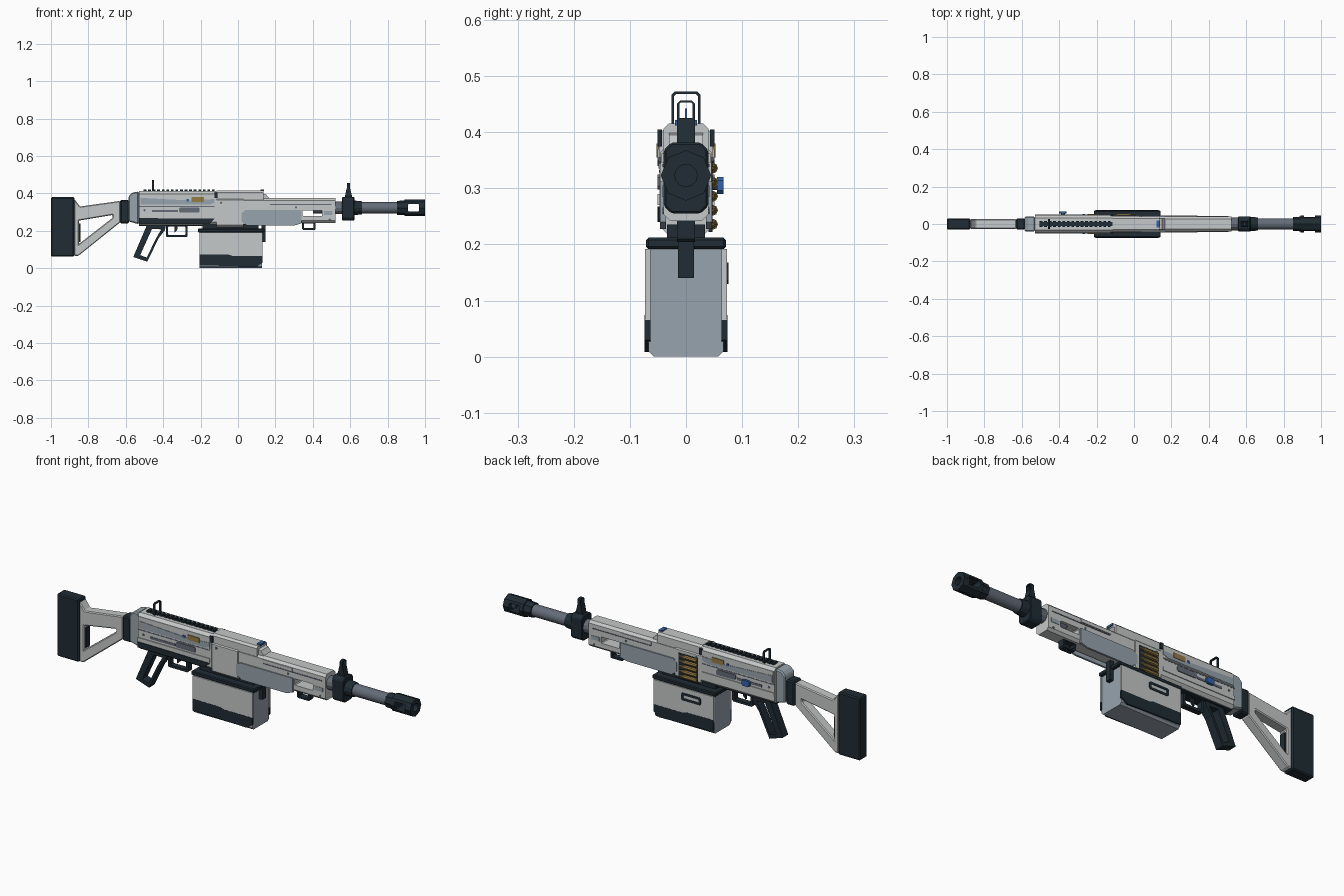
import bpy, bmesh, math
from mathutils import Matrix

if "Cube" in bpy.data.objects:
    bpy.data.objects.remove(bpy.data.objects["Cube"])


def material(name, *rgb):
    mat = bpy.data.materials.new(name)
    mat.use_nodes = True
    mat.diffuse_color = (*rgb, 1)
    mat.node_tree.nodes["Principled BSDF"].inputs["Base Color"].default_value = (*rgb, 1)
    return mat


LIGHT = material("light_grey", .56, .58, .58)
STEEL = material("blue_grey", .31, .37, .42)
DARK = material("dark_slate", .014, .025, .034)
METAL = material("barrel_grey", .13, .15, .19)
BRASS = material("brass", .3, .2, .06)
BLUE = material("blue", .035, .12, .38)

# Shared half widths, stations along the length, and heights
BODY, GUARD, BOX, STOCK = .047, .04, .067, .03
BUTT, COLLAR, REAR, BREECH, NOSE = -.875, -.63, -.53, -.115, .52
DECK, ROOF, BORE = .375, .412, .323
BOX_REAR, BOX_FRONT, LID = -.205, .132, .192
SKIN, EDGE = .004, .006


def make(name, bm, mat):
    bmesh.ops.recalc_face_normals(bm, faces=bm.faces)
    mesh = bpy.data.meshes.new(name)
    bm.to_mesh(mesh)
    bm.free()
    mesh.materials.append(mat)
    ob = bpy.data.objects.new(name, mesh)
    bpy.context.scene.collection.objects.link(ob)
    return ob


def cut(ob, cutter):
    mod = ob.modifiers.new("cut", "BOOLEAN")
    mod.object, mod.operation, mod.solver = cutter, "DIFFERENCE", "EXACT"
    bpy.context.view_layer.objects.active = ob
    bpy.ops.object.modifier_apply(modifier=mod.name)
    bpy.data.objects.remove(cutter)


def extrude(name, outline, start, end, mat, holes=(), bevel=0, axis="y"):
    """Prism of (x, z) points along y, or of (y, z) points along x."""
    bm = bmesh.new()
    rings = []
    for w in (start, end):
        ring = [bm.verts.new((u, w, v) if axis == "y" else (w, u, v)) for u, v in outline]
        bm.faces.new(ring)
        rings.append(ring)
    lo, hi = rings
    for i in range(len(outline)):
        bm.faces.new((lo[i - 1], lo[i], hi[i], hi[i - 1]))
    ob = make(name, bm, mat)
    for hole in holes:
        cut(ob, extrude("hole_cutter", hole, start - BODY, end + BODY, mat, axis=axis))
    if bevel:
        mod = ob.modifiers.new("edge", "BEVEL")
        mod.width, mod.segments = bevel, 1
    return ob


def rect(u0, u1, v0, v1, c=0):
    """Rectangle with optional corner chamfers."""
    if not c:
        return [(u0, v0), (u1, v0), (u1, v1), (u0, v1)]
    return [(u0 + c, v0), (u1 - c, v0), (u1, v0 + c), (u1, v1 - c),
            (u1 - c, v1), (u0 + c, v1), (u0, v1 - c), (u0, v0 + c)]


def slab(name, outline, half, mat, holes=(), bevel=0):
    return extrude(name, outline, -half, half, mat, holes, bevel)


def loop(name, u0, u1, v0, v1, wall, start, end, axis="y"):
    """Dark chamfered frame with an open middle."""
    inner = rect(u0 + wall, u1 - wall, v0 + wall, v1 - wall, EDGE / 2)
    extrude(name, rect(u0, u1, v0, v1, EDGE), start, end, DARK, [inner], axis=axis)


def bar(name, half, z0, z1, x0, x1, mat, c=0, bevel=0):
    """Bar along the length with a chamfered cross-section."""
    return extrude(name, rect(-half, half, z0, z1, c), x0, x1, mat, bevel=bevel, axis="x")


def plates(name, outline, surface, mat, thick=SKIN):
    """Thin plate on both flanks."""
    extrude("left_" + name, outline, surface - SKIN, surface + thick, mat)
    extrude("right_" + name, outline, -surface - thick, SKIN - surface, mat)


def tube(name, x0, x1, r0, r1, mat, sides=8, y=0, z=BORE, smooth=False):
    bm = bmesh.new()
    place = Matrix.Translation(((x0 + x1) / 2, y, z)) @ Matrix.Rotation(math.pi / 2, 4, "Y")
    bmesh.ops.create_cone(bm, cap_ends=True, segments=sides, radius1=r0, radius2=r1,
                          depth=x1 - x0, matrix=place)
    ob = make(name, bm, mat)
    if smooth:
        bpy.ops.object.select_all(action="DESELECT")
        bpy.context.view_layer.objects.active = ob
        ob.select_set(True)
        bpy.ops.object.shade_smooth_by_angle()
    return ob


# Stock
slab("butt_pad", rect(-1, BUTT, .062, .38), STOCK, DARK, bevel=EDGE)
slab("stock_frame", [(BUTT, .065), (-.855, .065), (COLLAR, .245), (COLLAR, .36), (-.845, .33), (BUTT, .37)],
     STOCK - SKIN, LIGHT, [[(-.85, .13), (-.67, .27), (-.67, .285), (-.85, .255)]], EDGE)
slab("stock_inner_pad", rect(BUTT, -.843, .14, .24), STOCK / 2, DARK)
slab("stock_collar", rect(COLLAR, -.583, .24, .365), STOCK, DARK, bevel=EDGE)

# Receiver with its side panels
bar("receiver", BODY, .232, ROOF, REAR, BREECH, LIGHT, .014)
slab("receiver_end", [(-.585, .25), (REAR, .235), (REAR, .41), (-.565, .405), (-.585, .385)],
     GUARD, STEEL, bevel=EDGE)
bar("receiver_floor", STOCK, .226, .24, REAR, BREECH, DARK)
panel_front = BREECH - .01
plates("cover_panel", rect(-.525, panel_front, .335, .398), BODY, LIGHT, SKIN / 2)
plates("panel_inlay", [(-.52, .34), (-.15, .34), (panel_front, .35), (panel_front, .37),
                       (-.25, .362), (-.52, .376)], BODY, STEEL)
plates("brass_plate", rect(-.248, -.182, .355, .38), BODY, BRASS, EDGE)
plates("panel_pin", rect(-.275, -.262, .358, .37), BODY, BLUE, EDGE)
plates("ejection_port", rect(-.315, -.205, .298, .325, EDGE), BODY, METAL)
plates("lower_rib", rect(REAR, panel_front, .27, .29), BODY, LIGHT)
plates("panel_seam", rect(REAR, panel_front, .328, .333), BODY, METAL, SKIN / 4)
plates("hinge_block", rect(panel_front, BREECH + EDGE, DECK, .405), BODY, DARK)
extrude("lower_strip", [(REAR, .24), (-.15, .24), (panel_front, .265), (REAR, .268)],
        -BODY - SKIN, -GUARD, DARK)

# Toothed top rail and rear sight
rail_start, teeth = -.505, 16
pitch = (BREECH - rail_start) / teeth
bar("rail_base", .012, ROOF - SKIN, ROOF + SKIN / 2, rail_start, BREECH, DARK)
for i in range(teeth):
    x = rail_start + i * pitch
    bar("rail_tooth", .015, ROOF, ROOF + .009, x, x + pitch * .6, DARK)
loop("rear_sight", -.026, .026, ROOF - SKIN, .473, .005, -.46, -.45, "x")

# Charging handle on the left
plates("charging_slot", rect(-.46, -.32, .3, .312), BODY, METAL, SKIN / 2)
extrude("charging_stem", rect(-.39, -.37, .297, .313, EDGE), GUARD, .06, METAL)
extrude("charging_handle", rect(-.402, -.36, .29, .32, EDGE), .055, BOX, BLUE)

# Feed housing, top cover and handguard
bar("feed_housing", BODY - SKIN / 2, .22, DECK, BREECH, STOCK, LIGHT, .01)
guard = bar("handguard", GUARD, .242, DECK, 0, NOSE, LIGHT, .012)
cut(guard, slab("slot_cutter", rect(.345, .45, .278, .31, SKIN), BOX, LIGHT))
bar("top_cover", GUARD, DECK - .02, ROOF + SKIN, BREECH, .135, LIGHT, .01)
slab("cover_ramp", [(.13, .37), (.17, .37), (.15, .395), (.13, .4)], STOCK, LIGHT)
bar("cover_latch", .02, ROOF, ROOF + .01, .12, .14, BLUE)
plates("heat_shield", [(.05, .228), (.3, .228), (.34, .24), (.34, .312), (.04, .312), (.02, .295), (.02, .25)],
       GUARD, STEEL, EDGE)
plates("guard_upper_plate", rect(.165, .335, .345, .362), GUARD, LIGHT)
plates("guard_groove", rect(.17, .5, .338, .343), GUARD, METAL, SKIN / 2)
plates("guard_front_slot", rect(.46, .505, .285, .305), GUARD, STEEL, SKIN / 2)
for x, z, half in ((.49, .26, GUARD), (.31, .325, GUARD), (-.09, .35, BODY), (-.5, .31, BODY)):
    slab("cross_pin", rect(x - EDGE, x + EDGE, z - EDGE, z + EDGE, SKIN), half + SKIN / 2, METAL)
loop("sling_loop", .343, .415, .204, .25, .01, -.016, .016)

# Belt of rounds on the left
extrude("feed_port", rect(-.1, .01, .222, .35), GUARD, BODY, DARK)
for i in range(5):
    height = .236 + i * .025
    tube("round_case", -.095, -.025, .01, .01, BRASS, y=BODY, z=height, smooth=True)
    tube("round_tip", -.025, .005, .008, .003, BRASS, y=BODY, z=height, smooth=True)

# Barrel and muzzle
tube("barrel", .4, .88, .03, .03, METAL, sides=16, smooth=True)
tube("barrel_nut", NOSE, .56, .034, .034, METAL, sides=12)
tube("muzzle_collar", .85, .905, .037, .04, DARK)
brake = tube("muzzle_brake", .89, 1, .045, .045, DARK)
cut(brake, tube("bore_cutter", .9, 1.1, .02, .02, DARK, sides=12))
cut(brake, slab("vent_cutter", rect(.908, .968, BORE - .02, BORE + .02, SKIN), BOX, DARK))

# Front sight
bar("sight_block", GUARD, .255, .382, .556, .622, DARK, .014, bevel=SKIN)
tube("sight_ring", .62, .662, .039, .035, DARK, sides=12)
slab("sight_base", [(.57, DECK), (.612, DECK), (.6, .425), (.58, .425)], .016, DARK)
loop("sight_hood", -.016, .016, .41, .457, SKIN, .583, .6, "x")
slab("sight_blade", [(.586, .42), (.597, .42), (.591, .442)], SKIN / 2, BLUE)

# Grip, trigger and guard
slab("grip", [(-.485, .235), (-.385, .235), (-.39, .205), (-.425, .16), (-.485, .035), (-.56, .06)], .022, DARK,
     [[(-.46, .21), (-.41, .208), (-.438, .16), (-.488, .057), (-.523, .07)]])
loop("trigger_guard", -.385, -.27, .166, .235, .012, -.014, .014)
slab("trigger", [(-.34, .23), (-.322, .23), (-.325, .205), (-.34, .19)], EDGE, DARK)

# Ammunition box
bar("ammo_box", BOX, 0, .2, BOX_REAR, BOX_FRONT - SKIN, STEEL, .01)
bar("box_lid", BOX + SKIN, LID, .212, BOX_REAR - .01, BOX_FRONT + .01, DARK, bevel=SKIN)
bar("box_mount", STOCK + SKIN, .205, .236, BOX_REAR + .015, .11, DARK)
plates("box_side", rect(BOX_REAR, BOX_FRONT, .065, LID), BOX, LIGHT, EDGE)
plates("box_skirt", [(BOX_REAR, .016), (.1, .008), (BOX_FRONT, .03), (BOX_FRONT, .066),
                     (-.03, .066), (-.05, .073), (BOX_REAR, .074)], BOX, DARK, EDGE + SKIN / 4)
loop("box_label_frame", -.135, -.025, .13, .168, .011, BOX, BOX + .009)
bar("box_front_latch", .014, .14, .235, BOX_FRONT - EDGE, BOX_FRONT + .016, DARK)
